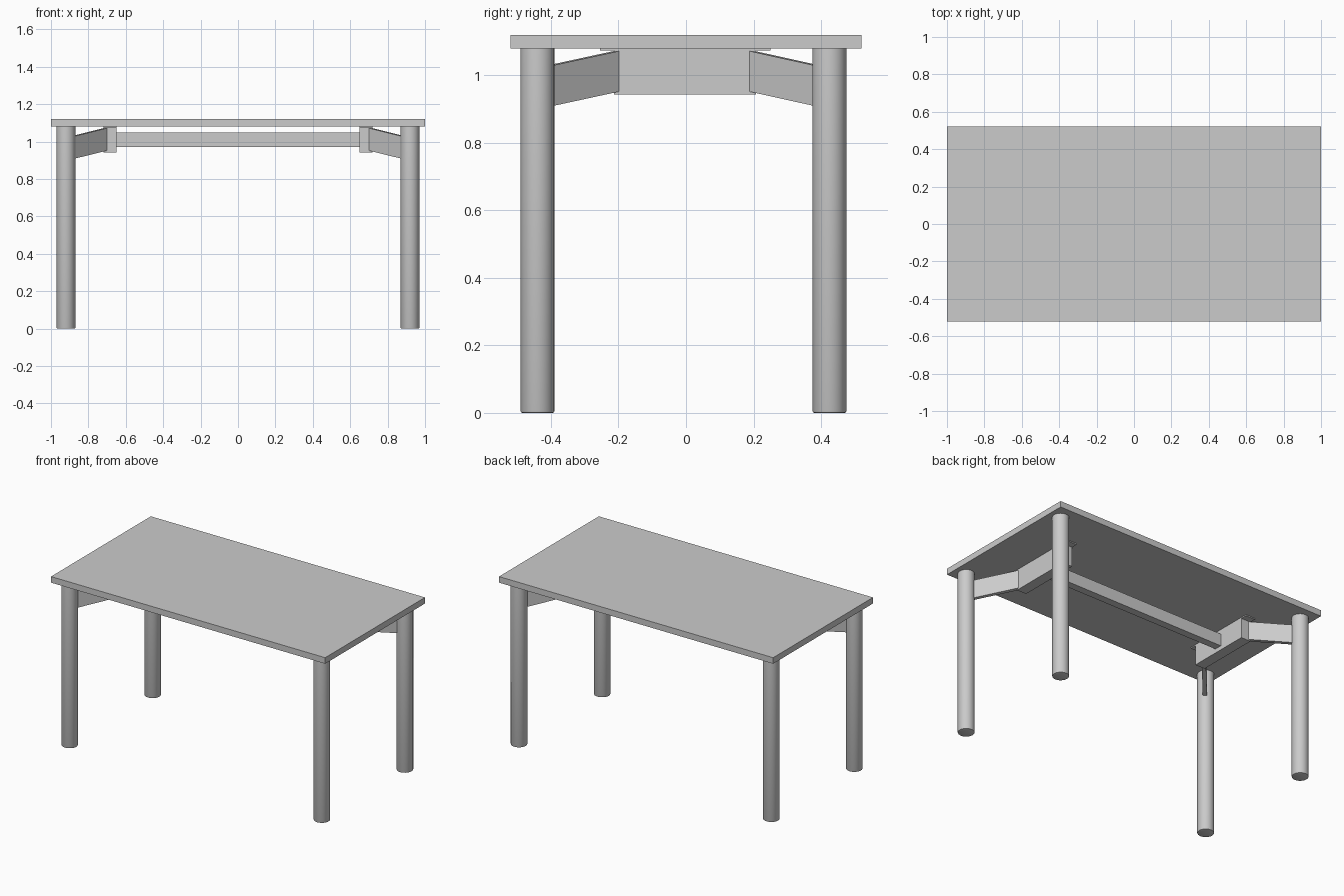
import bpy, bmesh, math
from mathutils import Vector

if "Cube" in bpy.data.objects:
    bpy.data.objects.remove(bpy.data.objects["Cube"])

def finish(bm, name):
    bmesh.ops.recalc_face_normals(bm, faces=bm.faces)
    me = bpy.data.meshes.new(name)
    bm.to_mesh(me)
    bm.free()
    ob = bpy.data.objects.new(name, me)
    bpy.context.collection.objects.link(ob)
    return ob

def box(name, x, y, z):
    bm = bmesh.new()
    bmesh.ops.create_cube(bm, size=1)
    for v in bm.verts:
        v.co = [(a + b) / 2 + c * (b - a) for c, (a, b) in zip(v.co, (x, y, z))]
    return finish(bm, name)

def arm(name, a, b, height, thick):
    # Thin board between two points, with vertical ends
    a, b = Vector(a), Vector(b)
    d = b - a
    side = Vector((-d.y, d.x, 0)).normalized() * thick / 2
    up = Vector((0, 0, height / 2))
    bm = bmesh.new()
    rings = [[bm.verts.new(p + side * s + up * u)
              for s, u in ((-1, -1), (1, -1), (1, 1), (-1, 1))] for p in (a, b)]
    for r in rings:
        bm.faces.new(r)
    for i in range(4):
        j = (i + 1) % 4
        bm.faces.new((rings[0][i], rings[0][j], rings[1][j], rings[1][i]))
    return finish(bm, name)

def leg(name, x, y):
    # Round leg with a softened foot
    bm = bmesh.new()
    n, r = 48, 0.05
    rings = []
    for rr, z in ((r - 0.005, 0), (r - 0.0015, 0.0015), (r, 0.005), (r, 1.082)):
        rings.append([bm.verts.new((x + rr * math.cos(2 * math.pi * i / n),
                                    y + rr * math.sin(2 * math.pi * i / n), z)) for i in range(n)])
    for lo, hi in zip(rings, rings[1:]):
        for i in range(n):
            j = (i + 1) % n
            bm.faces.new((lo[i], lo[j], hi[j], hi[i]))
    bm.faces.new(rings[0])
    bm.faces.new(rings[-1])
    ob = finish(bm, name)
    bpy.ops.object.select_all(action='DESELECT')
    bpy.context.view_layer.objects.active = ob
    ob.select_set(True)
    bpy.ops.object.shade_smooth_by_angle(angle=math.radians(40))

# Table top
box("table_top", (-1, 1), (-0.52, 0.52), (1.08, 1.12))

# Long stretcher under the top
box("stretcher", (-0.66, 0.66), (-0.03, 0.02), (0.97, 1.05))

for sx, side in ((-1, "left"), (1, "right")):
    # Cross block and its mounting plate
    xs = sorted((sx * 0.65, sx * 0.72))
    box(side + "_cross_block", xs, (-0.213, 0.208), (0.943, 1.075))
    box(side + "_mounting_plate", xs, (-0.255, 0.25), (1.073, 1.081))
    # Legs and angled arms
    for y_leg, y_block, end in ((-0.44, -0.2, "front"), (0.425, 0.19, "back")):
        leg(f"{end}_{side}_leg", sx * 0.92, y_leg)
        arm(f"{end}_{side}_arm", (sx * 0.705, y_block, 1.013),
            (sx * 0.915, y_leg, 0.961), 0.12, 0.025)
